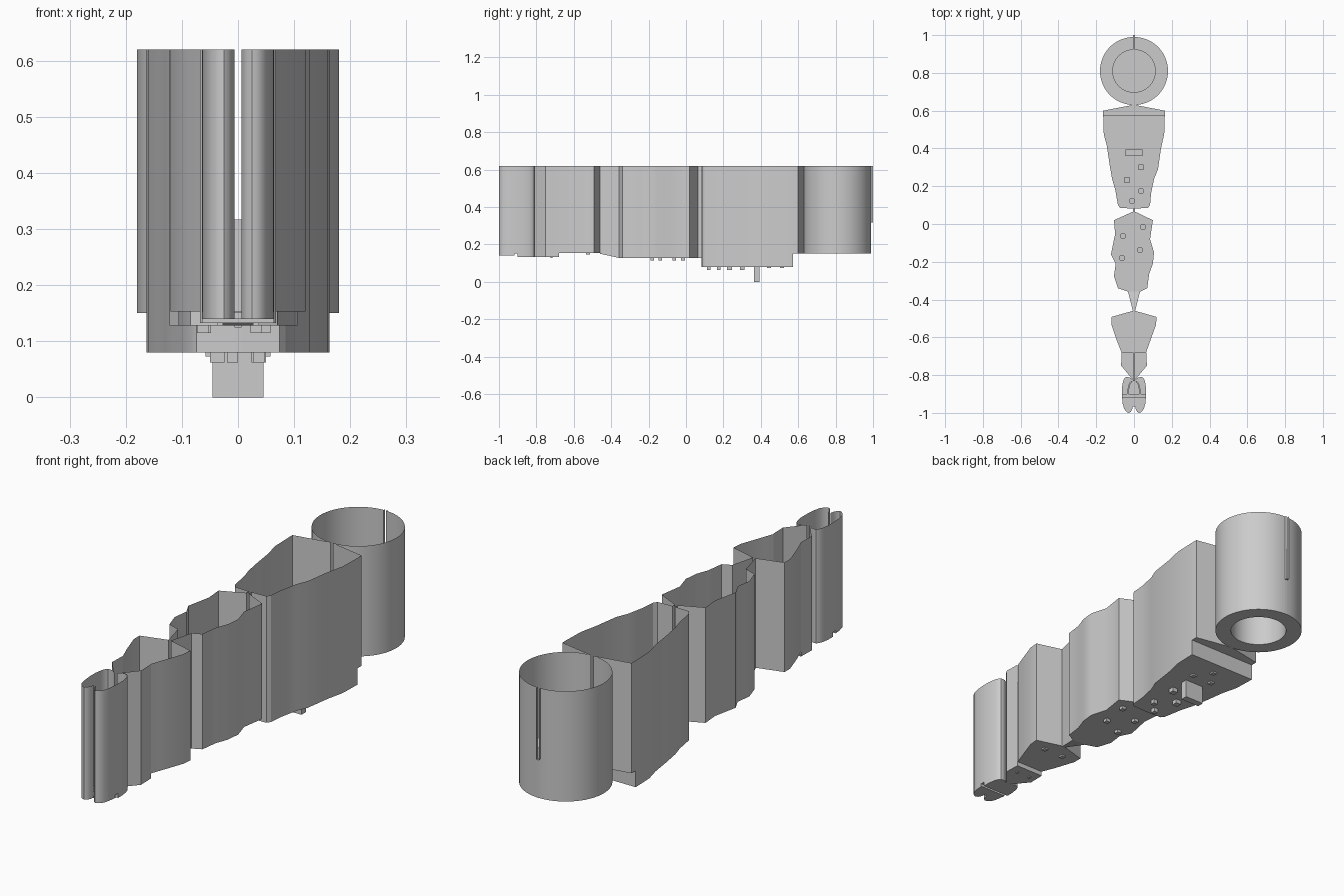
import bpy, bmesh, math

if "Cube" in bpy.data.objects:
    bpy.data.objects.remove(bpy.data.objects["Cube"])

TOP = 0.62
GAP = 0.006   # half width of the slits that link the chambers


def finish(name, bm):
    me = bpy.data.meshes.new(name)
    bm.to_mesh(me)
    bm.free()
    ob = bpy.data.objects.new(name, me)
    bpy.context.collection.objects.link(ob)
    bpy.ops.object.select_all(action='DESELECT')
    bpy.context.view_layer.objects.active = ob
    ob.select_set(True)
    bpy.ops.object.shade_smooth_by_angle(angle=math.radians(30))


def mirror(path):
    return [(-x, y) for x, y in path]


def face(bm, pts):
    bm.faces.new([bm.verts.new(p) for p in pts])


def edge(bm, a, b):
    return bm.edges.get((a, b)) or bm.edges.new((a, b))


def wall(bm, path, zf, top=TOP):
    low = [bm.verts.new((x, y, zf(y))) for x, y in path]
    high = [bm.verts.new((x, y, top)) for x, y in path]
    for i in range(len(path) - 1):
        bm.faces.new((low[i], low[i + 1], high[i + 1], high[i]))
    return low


def loop_edges(bm, vs):
    return [edge(bm, v, vs[i - 1]) for i, v in enumerate(vs)]


def section(bm, left, right, z0, z1=None, pockets=()):
    """Thin side walls plus a floor; pockets are (x, y, wide, long, bottom)."""
    ya, yb = left[0][1], left[-1][1]
    z1 = z0 if z1 is None else z1
    zf = lambda y: z0 + (z1 - z0) * (y - ya) / (yb - ya)
    outline = wall(bm, left, zf) + wall(bm, right, zf)[::-1]
    edges = loop_edges(bm, outline)
    for x, y, w, l, b in pockets:
        ring = [(x + sx * w / 2, y + sy * l / 2)
                for sx, sy in ((-1, -1), (1, -1), (1, 1), (-1, 1))]
        up = [bm.verts.new((*p, z0)) for p in ring]
        dn = [bm.verts.new((*p, b)) for p in ring]
        for i in range(4):
            bm.faces.new((up[i - 1], up[i], dn[i], dn[i - 1]))
        bm.faces.new(dn[::-1])
        edges += loop_edges(bm, up)
    bmesh.ops.triangle_fill(bm, edges=edges, use_beauty=True, normal=(0, 0, 1))


def riser(bm, w, y, za, zb):
    face(bm, [(-w, y, za), (w, y, za), (w, y, zb), (-w, y, zb)])


def strip(bm, ya, yb, z, w=GAP):
    face(bm, [(-w, yb, z), (w, yb, z), (w, ya, z), (-w, ya, z)])


# Round chamber: wall, ring floor, raised centre platform and walkway
bm = bmesh.new()
R, r, cy, N = 0.18, 0.115, 0.81, 48
FLOOR, DECK = 0.15, 0.317
e = math.asin(GAP / R)
arc = [(R * math.sin(e + (math.pi - 2 * e) * i / N),
        cy - R * math.cos(e + (math.pi - 2 * e) * i / N)) for i in range(N + 1)]
for p in (arc, mirror(arc)):
    wall(bm, p, lambda y: FLOOR)
    wall(bm, [p[-1], (p[-1][0], 1.0)], lambda y: DECK)
back = arc[-1][1]
riser(bm, GAP, back, FLOOR, DECK)
strip(bm, 1.0, cy + r, DECK)
M = 96
ring = lambda rad, z: [bm.verts.new((rad * math.sin(2 * math.pi * i / M),
                                     cy - rad * math.cos(2 * math.pi * i / M), z)) for i in range(M)]
outer, inner, upper = ring(R, FLOOR), ring(r, FLOOR), ring(r, DECK)
for a, b in ((outer, inner), (inner, upper)):
    for i in range(M):
        bm.faces.new((a[i - 1], a[i], b[i], b[i - 1]))
bm.faces.new(upper)
finish("round_chamber", bm)

# Large chamber with a raised back strip and floor pockets
bm = bmesh.new()
head = [(GAP, 0.63), (0.163, 0.6), (0.163, 0.572)]
section(bm, mirror(head), head, 0.15)
riser(bm, 0.163, 0.572, 0.08, 0.15)
left = [(-0.163, 0.572), (-0.16, 0.476), (-0.143, 0.41), (-0.13, 0.32), (-0.116, 0.238),
        (-0.1, 0.185), (-0.085, 0.1), (-0.074, 0.085), (-GAP, 0.082)]
right = [(0.163, 0.572), (0.16, 0.476), (0.143, 0.4), (0.127, 0.29), (0.106, 0.238),
         (0.09, 0.16), (0.085, 0.1), (0.074, 0.085), (GAP, 0.082)]
s, t = 0.02, 0.025
section(bm, left, right, 0.08, pockets=[
    (-0.003, 0.513, s, s, 0.073), (-0.048, 0.444, s, s, 0.073), (0.048, 0.444, s, s, 0.073),
    (0, 0.378, 0.09, 0.03, 0.0), (0.037, 0.3, t, t, 0.062), (-0.037, 0.233, t, t, 0.062),
    (0.037, 0.175, s, s, 0.062), (-0.01, 0.122, s, s, 0.062)])
riser(bm, GAP, 0.082, 0.08, 0.125)
finish("large_chamber", bm)

# Middle chamber with a ramped narrow end
bm = bmesh.new()
left = [(-GAP, 0.082), (-GAP, 0.065), (-0.106, 0.02), (-0.1, -0.053), (-0.122, -0.16),
        (-0.097, -0.21), (-0.106, -0.275), (-0.085, -0.34), (-0.032, -0.358)]
right = [(GAP, 0.082), (GAP, 0.065), (0.1, 0.02), (0.085, -0.08), (0.106, -0.15),
         (0.1, -0.21), (0.08, -0.265), (0.07, -0.34), (0.032, -0.358)]
section(bm, left, right, 0.128, pockets=[
    (-0.058, -0.063, s, s, 0.115), (0.048, -0.016, s, s, 0.115),
    (0.032, -0.138, s, s, 0.115), (-0.063, -0.18, s, s, 0.115)])
tail = [(0.032, -0.358), (GAP, -0.46)]
section(bm, mirror(tail), tail, 0.128, 0.15)
finish("middle_chamber", bm)

# Small chamber with a lowered front end crossed by a walkway
bm = bmesh.new()
left = [(-GAP, -0.46), (-0.12, -0.492), (-0.12, -0.53), (-0.09, -0.62), (-0.066, -0.68)]
right = [(GAP, -0.46), (0.12, -0.492), (0.116, -0.535), (0.08, -0.635), (0.064, -0.68)]
section(bm, left, right, 0.153, pockets=[
    (-0.048, -0.524, s, s, 0.146), (0.048, -0.524, s, s, 0.146)])
riser(bm, 0.065, -0.68, 0.133, 0.153)
pit = [(0.066, -0.68), (0.068, -0.75), (GAP, -0.825)]
section(bm, mirror(pit), pit, 0.133, pockets=[
    (-0.032, -0.72, 0.01, 0.01, 0.128), (0.032, -0.72, 0.01, 0.01, 0.128)])
strip(bm, -0.68, -0.83, 0.153)
finish("small_chamber", bm)

# Lobed end chamber: two floors either side of a raised sill, curved walkways
bm = bmesh.new()
p = [(GAP, -0.825), (0.013, -0.819), (0.022, -0.813), (0.035, -0.81), (0.045, -0.812),
     (0.053, -0.82), (0.059, -0.837), (0.064, -0.868), (0.064, -0.9)]
section(bm, mirror(p), p, 0.133)
p = [(0.064, -0.9), (0.063, -0.918)]
section(bm, mirror(p), p, 0.152)
for y, z in ((-0.9, 0.133), (-0.918, 0.14)):
    riser(bm, 0.064, y, z, 0.152)
p = [(0.063, -0.918), (0.06, -0.95), (0.053, -0.977), (0.044, -0.991), (0.034, -0.998),
     (0.025, -1.0), (0.016, -0.994), (0.01, -0.982), (GAP, -0.965)]
section(bm, mirror(p), p, 0.14)
for side in (-1, 1):
    path = [(side * 0.028 * math.sin(a * math.pi / 12), -0.9 + 0.07 * math.cos(a * math.pi / 12))
            for a in range(7)]
    for (xa, ya), (xb, yb) in zip(path, path[1:]):
        d = side * 0.008
        face(bm, [(xa, ya, 0.152), (xb, yb, 0.152), (xb + d, yb, 0.152), (xa + d, ya, 0.152)])
finish("end_chamber", bm)
